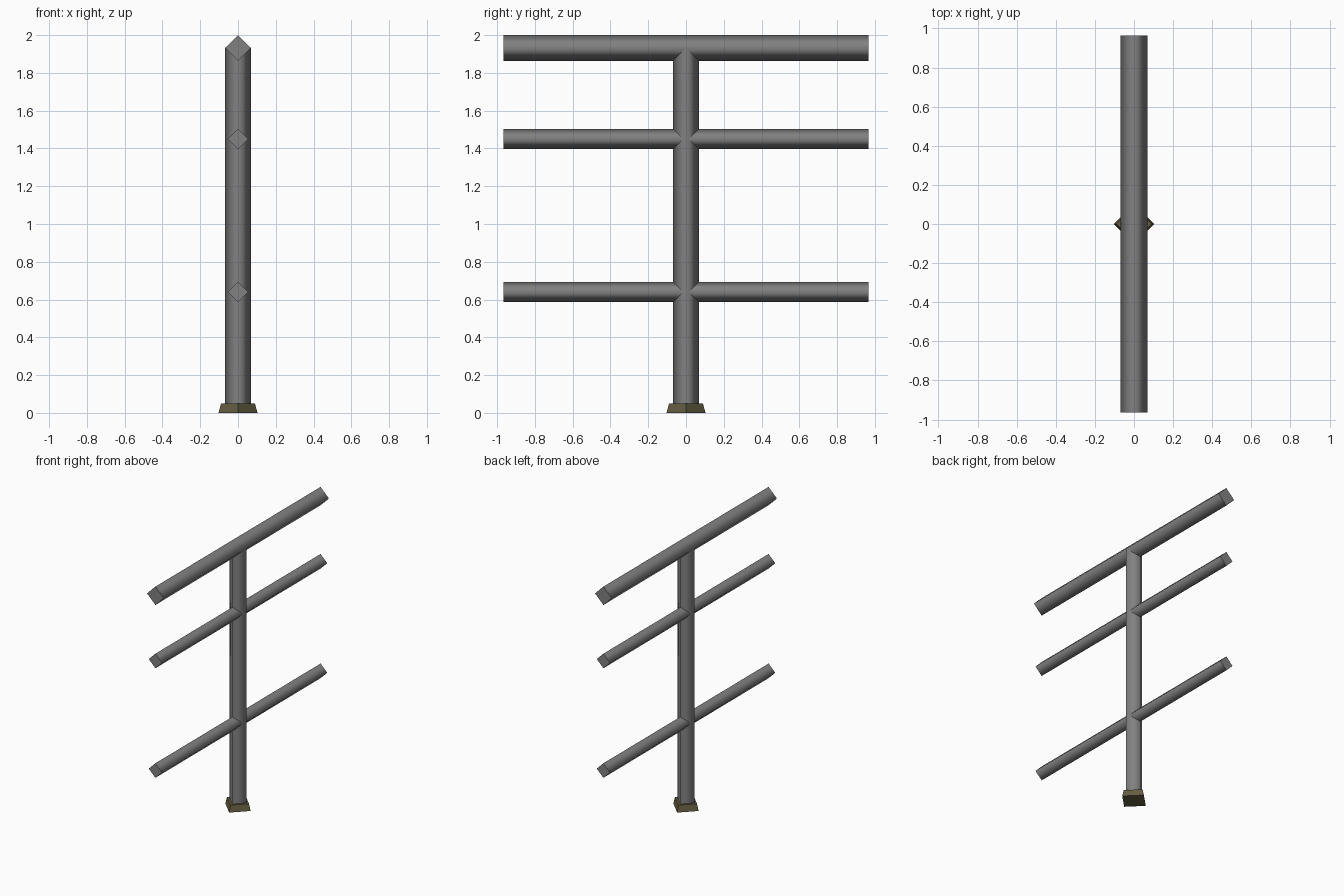
import bpy, bmesh, math
from mathutils import Matrix

if "Cube" in bpy.data.objects:
    bpy.data.objects.remove(bpy.data.objects["Cube"])


def material(name, rgb):
    m = bpy.data.materials.new(name)
    m.diffuse_color = (*rgb, 1.0)
    m.use_nodes = True
    m.node_tree.nodes["Principled BSDF"].inputs["Base Color"].default_value = m.diffuse_color
    return m


steel = material("grey steel", (0.22, 0.22, 0.22))
footing = material("olive brown", (0.13, 0.115, 0.055))


def diamond_bar(name, r1, r2, length, centre, mat, along_y=False, smooth=True):
    """Four-sided bar with its corners on the axes; r1 is the lower radius."""
    bm = bmesh.new()
    bmesh.ops.create_cone(bm, cap_ends=True, segments=4, radius1=r1, radius2=r2, depth=length)
    # put corners exactly on the x and y axes
    v = bm.verts[:][0].co
    bm.transform(Matrix.Rotation(-math.atan2(v.y, v.x), 4, 'Z'))
    # rounded shading on the sides, crisp flat end caps
    for f in bm.faces:
        is_cap = abs(f.normal.z) > 0.9
        f.smooth = smooth and not is_cap
        if is_cap:
            for e in f.edges:
                e.smooth = False
    if along_y:
        bm.transform(Matrix.Rotation(math.pi / 2, 4, 'X'))
    bm.transform(Matrix.Translation(centre))
    bm.normal_update()
    me = bpy.data.meshes.new(name)
    bm.to_mesh(me)
    bm.free()
    me.materials.append(mat)
    ob = bpy.data.objects.new(name, me)
    bpy.context.collection.objects.link(ob)
    return ob


# Foot block and upright post
diamond_bar("base_block", 0.103, 0.09, 0.05, (0, 0, 0.025), footing, smooth=False)
diamond_bar("post", 0.068, 0.068, 1.905, (0, 0, 0.9825), steel)

# Horizontal rails: height, radius
for name, z, r in (("top_rail", 1.932, 0.068),
                   ("middle_rail", 1.45, 0.054),
                   ("lower_rail", 0.64, 0.054)):
    diamond_bar(name, r, r, 1.93, (0, 0, z), steel, along_y=True)
